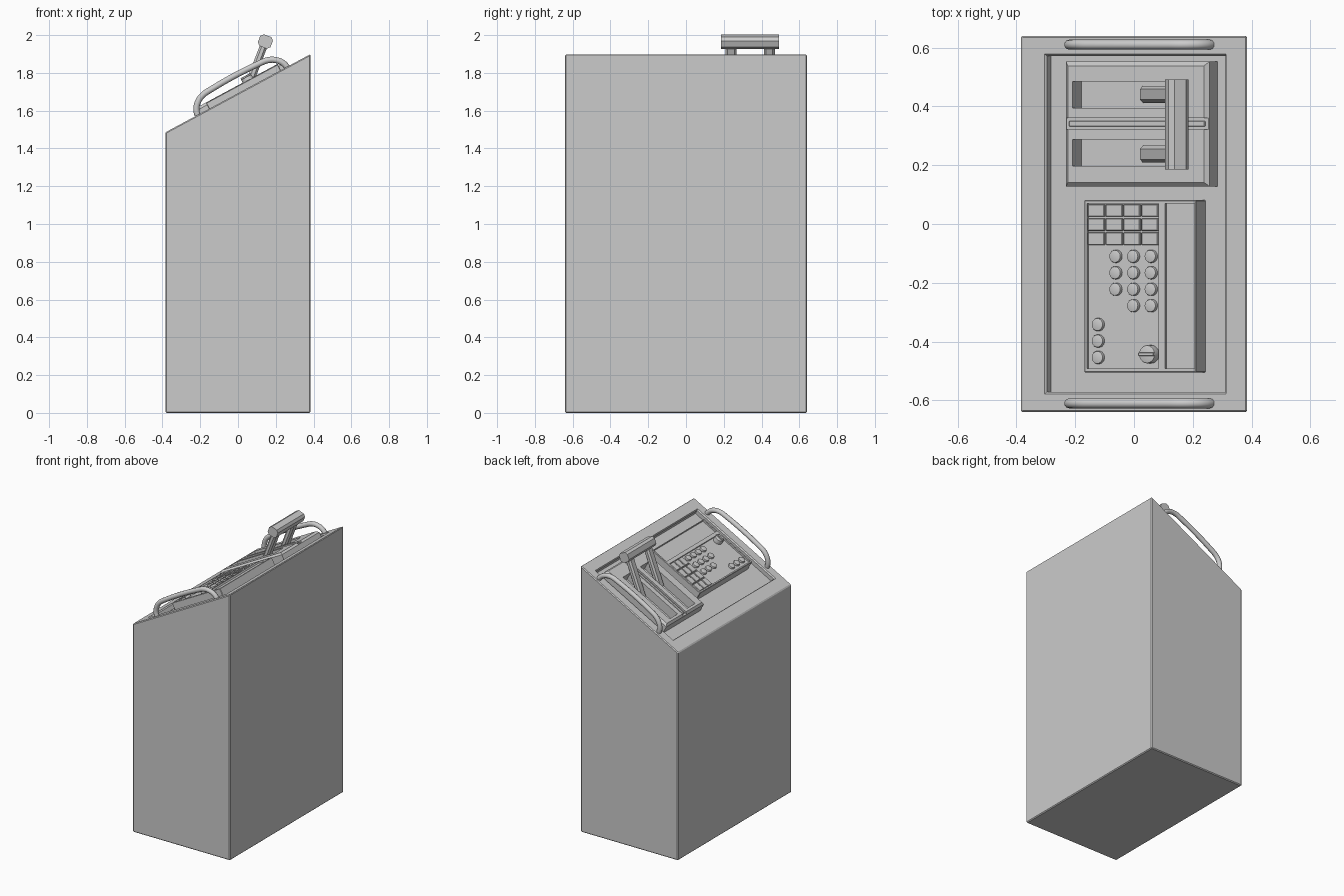
import bpy, bmesh, math
from mathutils import Matrix, Vector

if "Cube" in bpy.data.objects:
    bpy.data.objects.remove(bpy.data.objects["Cube"])

W, D, ZF, ZB = 0.385, 0.64, 1.485, 1.9
A = math.atan2(ZB - ZF, 2 * W)
# Frame of the sloping top: local x runs up the slope, local z is its normal
SLOPE = Matrix.Translation((0, 0, (ZF + ZB) / 2)) @ Matrix.Rotation(-A, 4, 'Y')


def U(x, h):
    """Slope coordinate of a point seen at x from the top, h above the slope."""
    return (x + h * math.sin(A)) / math.cos(A)


def finish(name, bm, mat=SLOPE):
    bmesh.ops.recalc_face_normals(bm, faces=bm.faces)
    me = bpy.data.meshes.new(name)
    bm.to_mesh(me)
    bm.free()
    ob = bpy.data.objects.new(name, me)
    bpy.context.collection.objects.link(ob)
    ob.matrix_world = mat
    return ob


def box(name, xs, ys, zs, bevel=0.0, mat=SLOPE, edges=None):
    bm = bmesh.new()
    bmesh.ops.create_cube(bm, size=1)
    for v in bm.verts:
        v.co = Vector([(r[0] + r[1]) / 2 + c * (r[1] - r[0]) for c, r in zip(v.co, (xs, ys, zs))])
    if bevel:
        es = [e for e in bm.edges if edges is None or edges(e)]
        bmesh.ops.bevel(bm, geom=es, offset=bevel, segments=1, affect='EDGES')
    return finish(name, bm, mat)


def active(ob):
    bpy.ops.object.select_all(action='DESELECT')
    ob.select_set(True)
    bpy.context.view_layer.objects.active = ob


def cut(ob, *box_args):
    c = box("cutter", *box_args)
    bpy.context.view_layer.update()
    m = ob.modifiers.new("cut", 'BOOLEAN')
    m.operation, m.solver, m.object = 'DIFFERENCE', 'EXACT', c
    active(ob)
    bpy.ops.object.modifier_apply(modifier=m.name)
    bpy.data.objects.remove(c)


def disc(name, u, y, z, r, h, seg=20):
    bm = bmesh.new()
    bmesh.ops.create_cone(bm, cap_ends=True, segments=seg, radius1=r, radius2=r, depth=h,
                          matrix=Matrix.Translation((u, y, z + h / 2)))
    top = [e for e in bm.edges if all(v.co.z > z + h * 0.9 for v in e.verts)]
    bmesh.ops.bevel(bm, geom=top, offset=0.004, segments=2, profile=0.5, affect='EDGES')
    ob = finish(name, bm)
    active(ob)
    bpy.ops.object.shade_smooth_by_angle(angle=math.radians(40))
    return ob


# Cabinet with a sloping top and a sunken control tray
bm = bmesh.new()
prof = [(-W, 0), (W, 0), (W, ZB), (-W, ZF)]
face = bm.faces.new([bm.verts.new((x, -D, z)) for x, z in prof])
ext = bmesh.ops.extrude_face_region(bm, geom=[face])
bmesh.ops.translate(bm, vec=(0, 2 * D, 0), verts=[g for g in ext['geom'] if isinstance(g, bmesh.types.BMVert)])
bmesh.ops.recalc_face_normals(bm, faces=bm.faces)
bmesh.ops.bevel(bm, geom=bm.edges[:], offset=0.006, segments=1, affect='EDGES')
top = max(bm.faces, key=lambda f: f.calc_area() if f.normal.z > 0.5 else 0)
for sx, sy, n in ((0.351, 0.578, 0), (0.345, 0.571, -0.008), (0.345, 0.571, -0.036)):
    bmesh.ops.inset_region(bm, faces=[top], thickness=0.004)
    for v in top.verts:
        p = SLOPE.inverted() @ v.co
        v.co = SLOPE @ Vector((math.copysign(sx, p.x) + 0.005, math.copysign(sy, p.y), n))
finish("cabinet", bm, Matrix())

# Lever housing: two slotted tracks with a channel between them
H = 0.037
housing = box("lever_housing", (-0.25, 0.304), (0.128, 0.552), (-0.038, H), 0.014, SLOPE,
              lambda e: all(v.co.z > 0 for v in e.verts))
cut(housing, (-0.4, 0.4), (0.322, 0.36), (H - 0.012, 0.1))
for yc in (0.2425, 0.44):
    cut(housing, (U(-0.21, H), 0.2), (yc - 0.045, yc + 0.045), (-0.028, 0.1))
box("channel_ridge", (-0.235, 0.29), (0.331, 0.351), (0.0, H - 0.005), 0.003)

# Pair of throttle stems joined by one grip
LEVER = Matrix.Translation((0.145, 0, 1.966)) @ Matrix.Rotation(math.radians(21), 4, 'Y')
for i, yc in enumerate((0.2375, 0.441)):
    box(f"lever_stem_{i + 1}", (-0.02, 0.02), (yc - 0.029, yc + 0.029), (-0.295, 0), 0.011, LEVER,
        lambda e: abs(e.verts[0].co.z - e.verts[1].co.z) > 0.1)
box("lever_grip", (-0.036, 0.036), (0.185, 0.492), (-0.033, 0.033), 0.015, LEVER,
    lambda e: abs(e.verts[0].co.y - e.verts[1].co.y) > 0.1)

# Keypad console with sunken keypad and screen
C = 0.035
console = box("keypad_console", (U(-0.17, C), U(0.21, C)), (-0.505, 0.082), (-0.038, C), 0.003)
cut(console, (U(-0.16, C), U(0.083, C)), (-0.492, 0.07), (C - 0.012, 0.1))
cut(console, (U(0.105, C), U(0.205, C)), (-0.492, 0.07), (C - 0.012, 0.1))
B = C - 0.013

# Square keys
u0, du, y0, dy = U(-0.16, C), (U(0.083, C) - U(-0.16, C)) / 4, -0.074, 0.048
for i in range(4):
    for j in range(3):
        box(f"square_key_{i}_{j}", (u0 + i * du + 0.003, u0 + (i + 1) * du - 0.003),
            (y0 + j * dy + 0.003, y0 + (j + 1) * dy - 0.003), (B, C), 0.002)

# Round buttons
spots = [(x, y) for x in (-0.065, -0.005, 0.055) for y in (-0.11, -0.166, -0.222, -0.278)]
spots.remove((-0.065, -0.278))
spots += [(-0.125, y) for y in (-0.342, -0.398, -0.454)]
for i, (x, y) in enumerate(spots):
    disc(f"round_button_{i + 1}", U(x, C), y, B, 0.022, 0.015)

# Rotary knob with finger ridge
ku = U(0.048, C + 0.01)
disc("rotary_knob", ku, -0.443, B, 0.031, 0.033)
box("knob_ridge", (ku - 0.03, ku + 0.03), (-0.449, -0.437), (B + 0.03, B + 0.041), 0.002)

# Bent tube handles on both sides
half = [(0.27, -0.01), (0.262, 0.025), (0.236, 0.058), (0.2, 0.078), (0.15, 0.085)]
path = [(-u, n) for u, n in half] + [(u, n) for u, n in reversed(half)]
for side, name in ((-1, "front_handle"), (1, "rear_handle")):
    cu = bpy.data.curves.new(name, 'CURVE')
    cu.dimensions, cu.bevel_depth, cu.bevel_resolution, cu.resolution_u = '3D', 0.017, 3, 4
    cu.use_fill_caps = True
    sp = cu.splines.new('BEZIER')
    sp.bezier_points.add(len(path) - 1)
    for p, (u, n) in zip(sp.bezier_points, path):
        p.co = (u + 0.025, side * 0.61, n)
        p.handle_left_type = p.handle_right_type = 'AUTO'
    ob = bpy.data.objects.new(name, cu)
    bpy.context.collection.objects.link(ob)
    ob.matrix_world = SLOPE
    active(ob)
    bpy.ops.object.convert(target='MESH')
    bpy.ops.object.shade_smooth_by_angle(angle=math.radians(40))
